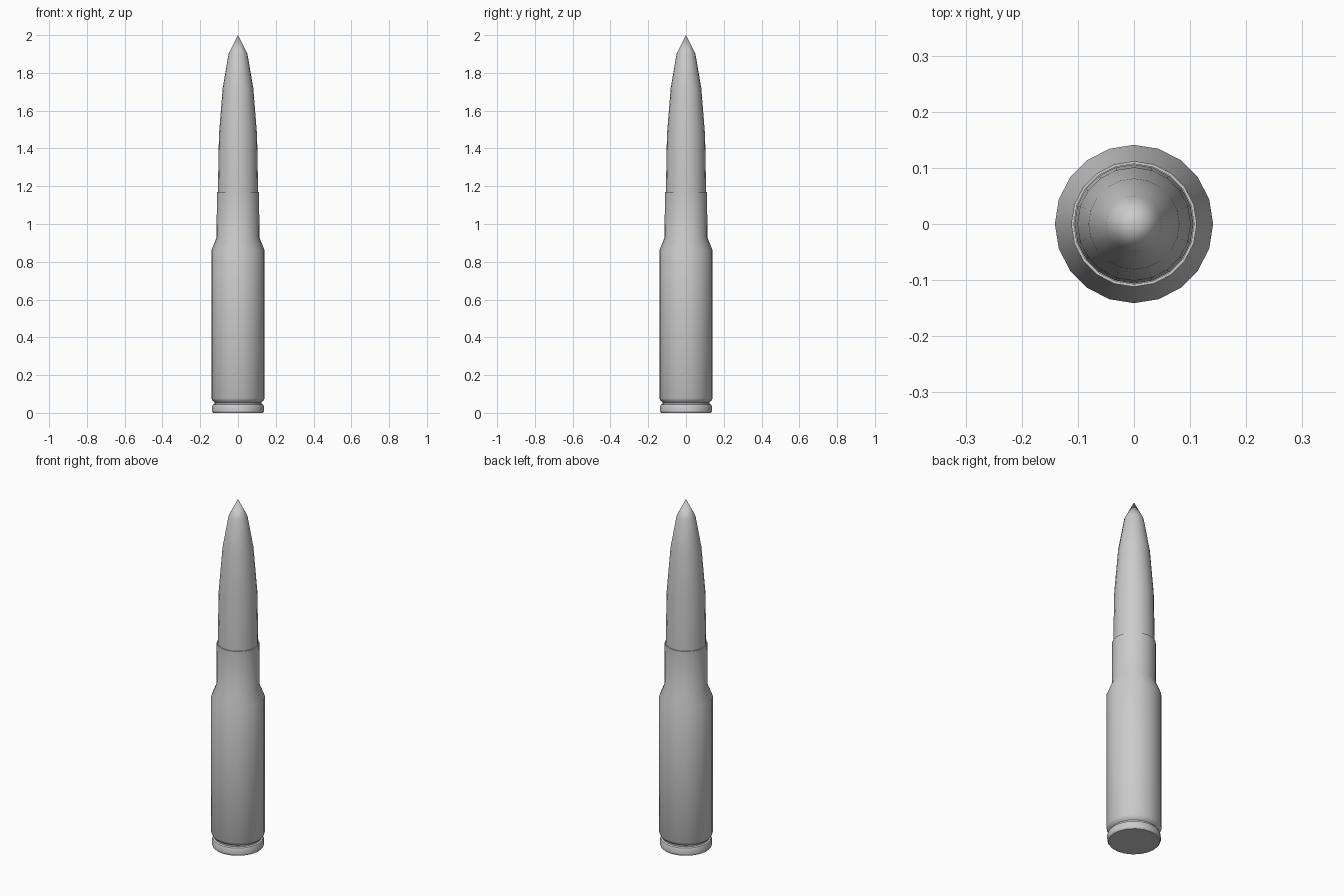
import bpy, bmesh, math

if "Cube" in bpy.data.objects:
    bpy.data.objects.remove(bpy.data.objects["Cube"])

SIDES = 20


def lathe(name, profile, angle):
    """Spin a (radius, z) profile about z; zero radius makes a pole."""
    bm = bmesh.new()
    rings = []
    for r, z in profile:
        if r == 0:
            rings.append([bm.verts.new((0, 0, z))] * SIDES)
        else:
            rings.append([bm.verts.new((r * math.cos(2 * math.pi * i / SIDES),
                                        r * math.sin(2 * math.pi * i / SIDES), z))
                          for i in range(SIDES)])
    for a, b in zip(rings, rings[1:]):
        for i in range(SIDES):
            j = (i + 1) % SIDES
            bm.faces.new(list(dict.fromkeys((a[i], a[j], b[j], b[i]))))
    bmesh.ops.recalc_face_normals(bm, faces=bm.faces)
    mesh = bpy.data.meshes.new(name)
    bm.to_mesh(mesh)
    bm.free()
    obj = bpy.data.objects.new(name, mesh)
    bpy.context.collection.objects.link(obj)
    bpy.ops.object.select_all(action='DESELECT')
    obj.select_set(True)
    bpy.context.view_layer.objects.active = obj
    bpy.ops.object.shade_smooth_by_angle(angle=math.radians(angle))
    return obj


# Casing: flat base, rim, groove, body, shoulder, neck and open mouth
lathe("casing", [(0, 0.0), (0.132, 0.0), (0.137, 0.008), (0.137, 0.036),
                 (0.133, 0.044), (0.124, 0.048), (0.124, 0.056), (0.134, 0.064),
                 (0.141, 0.078), (0.141, 0.86), (0.113, 0.93), (0.112, 1.17),
                 (0.107, 1.17), (0.107, 1.15), (0, 1.15)], 30)

# Pointed tip, seated in the mouth of the neck
lathe("pointed_tip", [(0, 1.12), (0.106, 1.12), (0.106, 1.20), (0.101, 1.47),
                      (0.081, 1.72), (0.050, 1.90), (0, 2.0)], 30)
